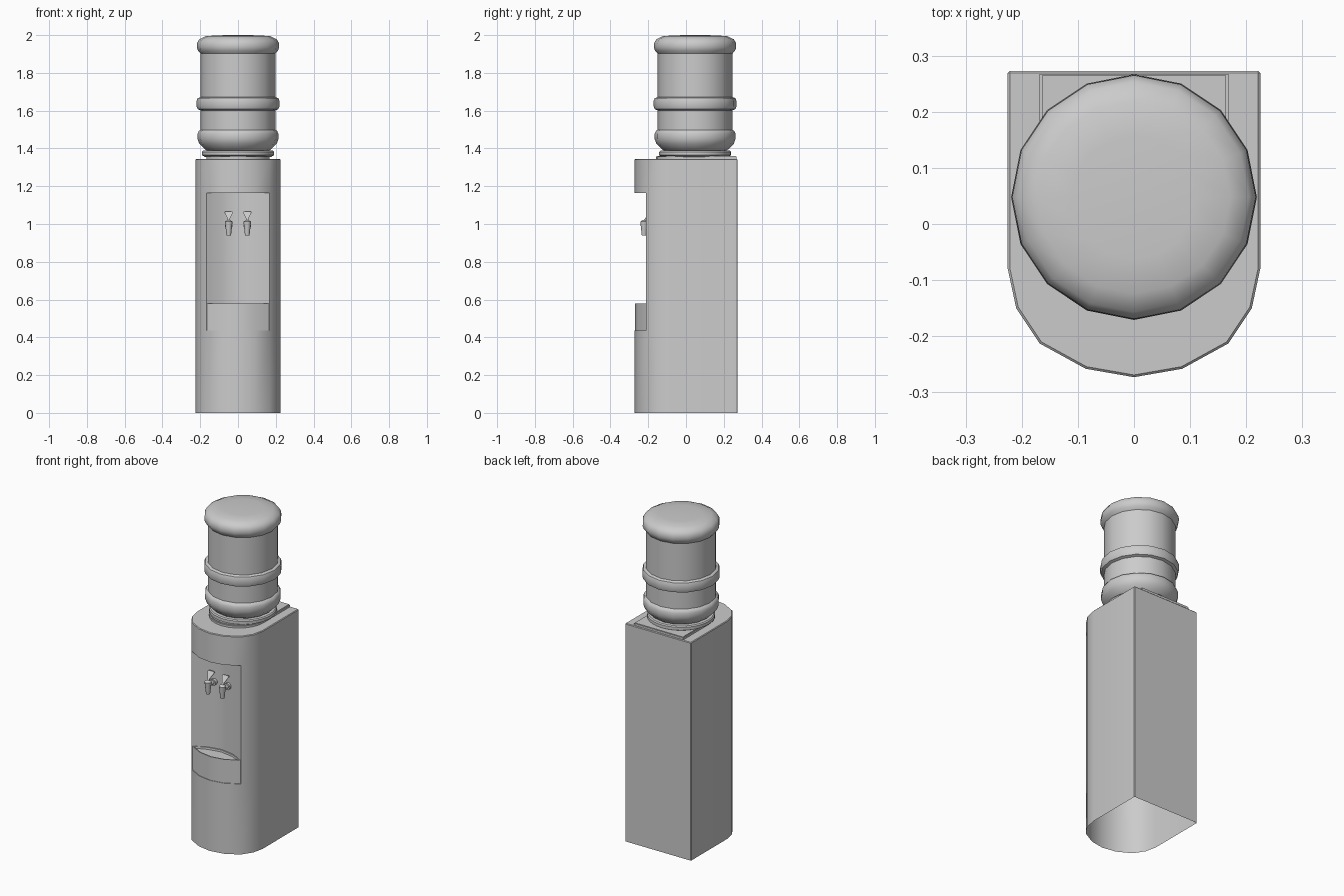
import bpy, bmesh
from math import sin, cos, pi, radians
from mathutils import Matrix, Vector

if "Cube" in bpy.data.objects:
    bpy.data.objects.remove(bpy.data.objects["Cube"])


def finish(bm, name, angle=40):
    bmesh.ops.remove_doubles(bm, verts=bm.verts[:], dist=1e-5)
    bmesh.ops.recalc_face_normals(bm, faces=bm.faces[:])
    mesh = bpy.data.meshes.new(name)
    bm.to_mesh(mesh)
    bm.free()
    ob = bpy.data.objects.new(name, mesh)
    bpy.context.collection.objects.link(ob)
    bpy.ops.object.select_all(action='DESELECT')
    ob.select_set(True)
    bpy.context.view_layer.objects.active = ob
    bpy.ops.object.shade_smooth_by_angle(angle=radians(angle))
    return ob


def wall(bm, path, z0, z1):
    for (ax, ay), (bx, by) in zip(path, path[1:]):
        bm.faces.new([bm.verts.new(p) for p in
                      ((ax, ay, z0), (bx, by, z0), (bx, by, z1), (ax, ay, z1))])


def cap(bm, outline, z):
    return bm.faces.new([bm.verts.new((x, y, z)) for x, y in outline])


def lathe(name, profile, seg, center):
    bm = bmesh.new()
    vs = [bm.verts.new((r, 0, z)) for r, z in profile]
    es = [bm.edges.new(p) for p in zip(vs, vs[1:])]
    bmesh.ops.spin(bm, geom=vs + es, cent=(0, 0, 0), axis=(0, 0, 1),
                   angle=2 * pi, steps=seg, use_merge=True)
    bmesh.ops.translate(bm, verts=bm.verts[:], vec=center)
    return finish(bm, name)


def cone(bm, p0, p1, r0, r1, seg=12):
    p0, p1 = Vector(p0), Vector(p1)
    d = p1 - p0
    m = Matrix.Translation((p0 + p1) / 2) @ d.to_track_quat('Z', 'Y').to_matrix().to_4x4()
    bmesh.ops.create_cone(bm, cap_ends=True, segments=seg, radius1=r0, radius2=r1,
                          depth=d.length, matrix=m)


# Shared outlines: bulging front, mirrored hollow behind it, remaining sides
EDGE_Y, TOP, LOW, HIGH = -0.213, 1.345, 0.435, 1.165
front = [(-.168, EDGE_Y), (-.086, -.258), (0, -.273), (.086, -.258), (.168, EDGE_Y)]
hollow = [(x, 2 * EDGE_Y - y) for x, y in front]
right = [(.168, EDGE_Y), (.21, -.15), (.225, -.08), (.225, .273)]
sides = right + [(-x, y) for x, y in reversed(right)]

# Cabinet shell with open underside and dispensing alcove
bm = bmesh.new()
for z0, z1, face in ((0, LOW, front), (LOW, HIGH, hollow), (HIGH, TOP, front)):
    wall(bm, face, z0, z1)
    wall(bm, sides, z0, z1)
for z in (LOW, HIGH):
    cap(bm, front + hollow[-2:0:-1], z)
cap(bm, front + sides[1:-1], TOP)
bmesh.ops.remove_doubles(bm, verts=bm.verts[:], dist=1e-5)
bmesh.ops.recalc_face_normals(bm, faces=bm.faces[:])
rim = [e for e in bm.edges if all(v.co.z > TOP - .001 for v in e.verts)
       or all(v.co.y > .272 and abs(v.co.x) > .224 for v in e.verts)]
bmesh.ops.bevel(bm, geom=rim, offset=.004, segments=1, affect='EDGES')
finish(bm, "cabinet", 30)

# Raised plate under the bottle
bm = bmesh.new()
arc = [(.168 * cos(a), .01 + .168 * sin(a)) for a in (pi + pi * i / 12 for i in range(13))]
plate = arc + [(.168, .267), (-.168, .267)]
wall(bm, plate + plate[:1], TOP - .002, 1.357)
wall(bm, [(x * .976, .004 + y * .976) for x, y in plate + plate[:1]], 1.357, 1.361)
cap(bm, plate, 1.357)
cap(bm, [(x * .976, .004 + y * .976) for x, y in plate], 1.361)
finish(bm, "top_plate")

# Bottle collar and bottle
lathe("bottle_collar", [(0, 1.355), (.175, 1.355), (.19, 1.364), (.19, 1.382),
                        (.184, 1.388), (0, 1.388)], 32, (0, .048, 0))
lathe("water_bottle", [(0, 1.38), (.15, 1.38), (.175, 1.395), (.205, 1.425), (.214, 1.45),
                       (.214, 1.478), (.207, 1.493), (.198, 1.498), (.198, 1.602),
                       (.214, 1.608), (.219, 1.622), (.219, 1.652), (.214, 1.666),
                       (.198, 1.672), (.198, 1.902), (.212, 1.918), (.218, 1.935),
                       (.217, 1.958), (.205, 1.978), (.172, 1.994), (.11, 1.999),
                       (0, 2)], 16, (0, .048, 0))

# Drip tray with sunken top
bm = bmesh.new()
lens = [(x * .985, y + .004) for x, y in front] + [(x * .985, y - .001) for x, y in hollow[-2:0:-1]]
wall(bm, lens + lens[:1], LOW, .58)
cap(bm, lens, LOW)
top = cap(bm, lens, .58)
bmesh.ops.remove_doubles(bm, verts=bm.verts[:], dist=1e-5)
bmesh.ops.recalc_face_normals(bm, faces=bm.faces[:])
for depth, width in ((0, .007), (-.012, .001)):
    bmesh.ops.inset_region(bm, faces=[top], thickness=width, depth=0)
    bmesh.ops.translate(bm, verts=top.verts[:], vec=(0, 0, depth))
finish(bm, "drip_tray", 30)

# Two taps: nozzle, wall fitting and flared paddle lever
for side, x in (("left", -.049), ("right", .049)):
    bm = bmesh.new()
    cone(bm, (x, -.222, .938), (x, -.222, 1.012), .012, .02)
    cone(bm, (x, -.222, 1.012), (x, -.222, 1.02), .02, .009)
    cone(bm, (x, -.222, .99), (x, -.15, .99), .011, .011)
    cone(bm, (x, -.178, .99), (x, -.15, .99), .02, .02)
    loops = [[bm.verts.new((x + sx * w, y + sy * t, z)) for sx, sy in
              ((-1, -1), (1, -1), (1, 1), (-1, 1))]
             for w, t, y, z in ((.006, .006, -.222, 1.012), (.006, .005, -.213, 1.028),
                                (.022, .004, -.19, 1.06), (.018, .003, -.187, 1.066))]
    for a, b in zip(loops, loops[1:]):
        for i in range(4):
            bm.faces.new((a[i], a[(i + 1) % 4], b[(i + 1) % 4], b[i]))
    bm.faces.new(loops[0])
    bm.faces.new(loops[-1])
    finish(bm, side + "_tap")
